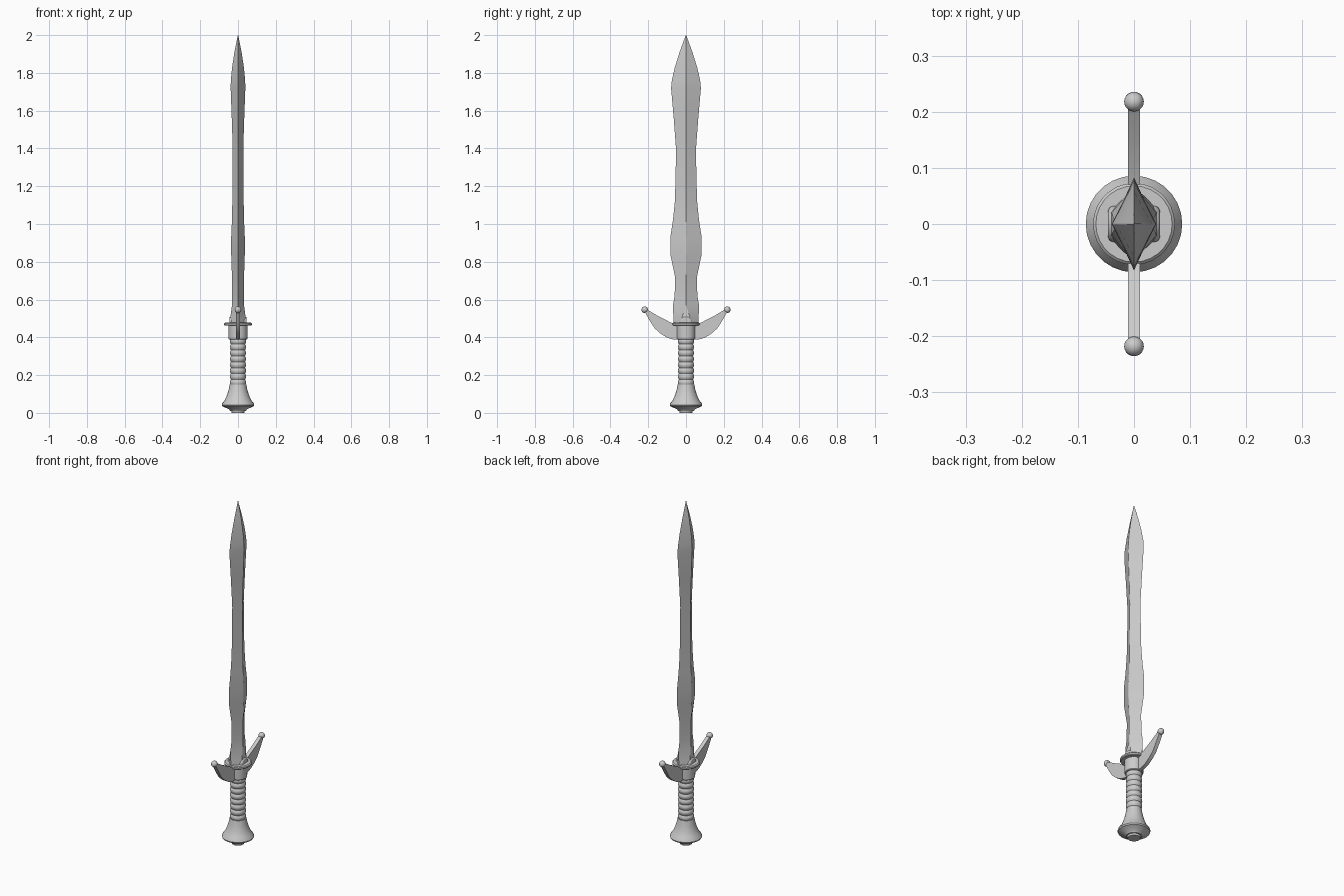
import bpy, bmesh, math
from mathutils import Matrix

if "Cube" in bpy.data.objects:
    bpy.data.objects.remove(bpy.data.objects["Cube"])


def finish(name, bm, angle=30):
    bmesh.ops.remove_doubles(bm, verts=bm.verts, dist=0.0002)
    bmesh.ops.recalc_face_normals(bm, faces=bm.faces)
    me = bpy.data.meshes.new(name)
    bm.to_mesh(me)
    bm.free()
    ob = bpy.data.objects.new(name, me)
    bpy.context.collection.objects.link(ob)
    bpy.ops.object.select_all(action='DESELECT')
    ob.select_set(True)
    bpy.context.view_layer.objects.active = ob
    if angle:
        bpy.ops.object.shade_smooth_by_angle(angle=math.radians(angle))
    return ob


def loft(name, rings, angle):
    """Skin a stack of equal-length vertex rings and cap both ends."""
    bm = bmesh.new()
    loops = [[bm.verts.new(p) for p in ring] for ring in rings]
    n = len(loops[0])
    for a, b in zip(loops, loops[1:]):
        for i in range(n):
            j = (i + 1) % n
            bm.faces.new((a[i], a[j], b[j], b[i]))
    bm.faces.new(loops[0][::-1])
    bm.faces.new(loops[-1])
    return finish(name, bm, angle)


def lathe(name, profile, segs=28, angle=35):
    rings = [[(r * math.cos(2 * math.pi * i / segs), r * math.sin(2 * math.pi * i / segs), z)
              for i in range(segs)] for r, z in profile]
    return loft(name, rings, angle)


# Blade: height, half width (y), half thickness (x), half width of the flat on the ridge
blade = [(0.46, 0.066, 0.043, 0.026), (0.51, 0.067, 0.040, 0.020), (0.57, 0.069, 0.032, 0.001),
         (0.62, 0.060, 0.032, 0.001), (0.72, 0.058, 0.032, 0.001), (0.84, 0.083, 0.036, 0.004),
         (0.93, 0.083, 0.036, 0.004), (1.02, 0.069, 0.032, 0.001), (1.12, 0.059, 0.030, 0.001),
         (1.25, 0.055, 0.029, 0.001), (1.40, 0.053, 0.028, 0.001), (1.56, 0.065, 0.033, 0.001),
         (1.72, 0.079, 0.039, 0.001), (1.76, 0.075, 0.038, 0.001), (1.83, 0.059, 0.031, 0.001),
         (1.91, 0.034, 0.019, 0.001), (2.00, 0.001, 0.001, 0.0005)]
loft("blade", [[(0, -w, z), (t, -f, z), (t, f, z), (0, w, z), (-t, f, z), (-t, -f, z)]
               for z, w, t, f in blade], 20)

# Pommel with flared neck and stepped base
lathe("pommel", [(0.033, 0), (0.036, 0.010), (0.042, 0.011), (0.048, 0.019), (0.083, 0.036),
                 (0.086, 0.043), (0.083, 0.051), (0.071, 0.066), (0.059, 0.092),
                 (0.050, 0.120), (0.044, 0.150)])

# Ribbed grip
ribs = 8
grip = []
for i in range(ribs * 6 + 1):
    u = i / 6
    grip.append((0.0375 + 0.0055 * abs(math.sin(math.pi * u)), 0.145 + 0.25 * u / ribs))
lathe("grip", grip, angle=50)

# Collar and guard disc
lathe("collar", [(0.046, 0.388), (0.049, 0.392), (0.050, 0.466)])
lathe("guard_disc", [(0.068, 0.462), (0.073, 0.466), (0.073, 0.474), (0.068, 0.479)])

# Round boss at the blade root, running through both faces
bm = bmesh.new()
bmesh.ops.create_cone(bm, cap_ends=True, segments=20, radius1=0.032, radius2=0.032, depth=0.092,
                      matrix=Matrix.Translation((0, 0, 0.478)) @ Matrix.Rotation(math.pi / 2, 4, 'Y'))
boss = finish("blade_root_boss", bm)
bevel = boss.modifiers.new("bevel", 'BEVEL')
bevel.width = 0.008
bevel.segments = 2

# Swept guard arms with ball ends
arm = [(0.03, 0.388), (0.066, 0.388), (0.100, 0.398), (0.135, 0.420), (0.165, 0.447), (0.210, 0.535),
       (0.222, 0.540), (0.213, 0.552), (0.204, 0.546), (0.150, 0.514), (0.084, 0.480), (0.03, 0.462)]
arm[5] = (0.216, 0.530)
arm.insert(5, (0.190, 0.485))
for side, label in ((1, "right"), (-1, "left")):
    loft("guard_arm_" + label, [[(x, side * y, z) for y, z in arm] for x in (-0.011, 0.011)], 35)
    bm = bmesh.new()
    bmesh.ops.create_uvsphere(bm, u_segments=20, v_segments=12, radius=0.0175,
                              matrix=Matrix.Translation((0, side * 0.218, 0.546)))
    finish("guard_ball_" + label, bm, 60)
